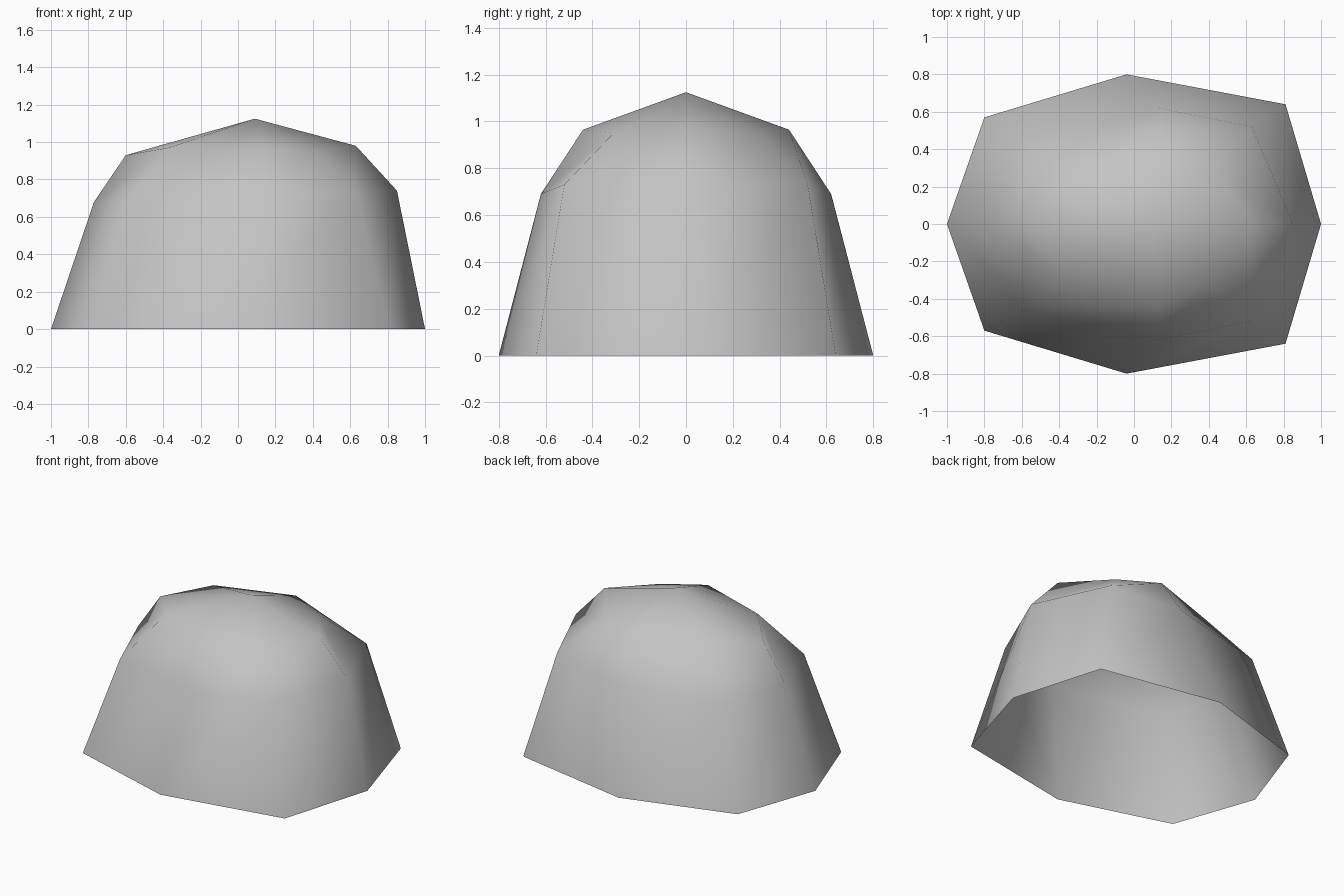
import bpy
import bmesh

if "Cube" in bpy.data.objects:
    bpy.data.objects.remove(bpy.data.objects["Cube"], do_unlink=True)

# Plain grey stone
stone = bpy.data.materials.new("stone_grey")
stone.use_nodes = True
grey = (0.55, 0.55, 0.55, 1)
stone.diffuse_color = grey
stone.node_tree.nodes["Principled BSDF"].inputs["Base Color"].default_value = grey

# Back half of each ring, from the +x tip round to the -x tip
base = [(1, 0, 0), (.81, .64, 0), (-.04, .8, 0), (-.8, .57, 0), (-1, 0, 0)]
waist = [(.85, 0, .74), (.63, .52, .73), (.13, .62, .69), (-.59, .46, .67), (-.77, 0, .68)]
shoulder = [(.63, 0, .98), (.41, .31, .95), (.14, .44, .965), (-.37, .26, .97), (-.6, 0, .93)]


def add_ring(bm, half):
    """Make a closed ring by mirroring the half outline across y."""
    mirrored = [(x, -y, z) for x, y, z in half[-2:0:-1]]
    return [bm.verts.new(p) for p in half + mirrored]


# Boulder: three rings, an off-centre peak and an open underside
bm = bmesh.new()
rings = [add_ring(bm, half) for half in (base, waist, shoulder)]
peak = bm.verts.new((.09, 0, 1.125))
count = len(rings[0])
for i in range(count):
    j = (i + 1) % count
    for low, high in zip(rings, rings[1:]):
        bm.faces.new((low[i], low[j], high[j], high[i]))
    bm.faces.new((rings[-1][i], rings[-1][j], peak))
for face in bm.faces:
    face.smooth = True

mesh = bpy.data.meshes.new("boulder")
bm.to_mesh(mesh)
bm.free()
mesh.materials.append(stone)
boulder = bpy.data.objects.new("boulder", mesh)
bpy.context.collection.objects.link(boulder)
